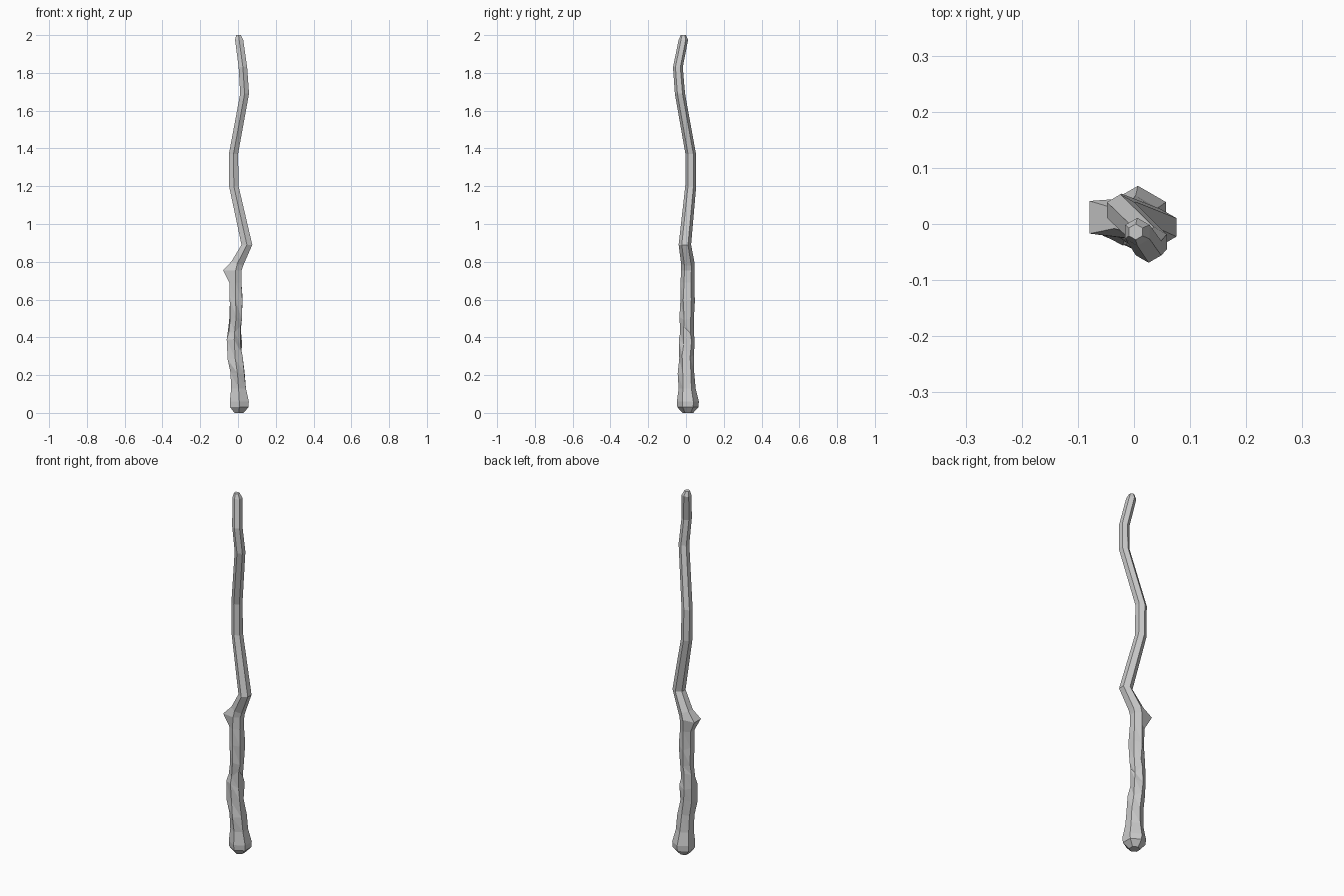
import bpy, bmesh, math, random

random.seed(4)
SIDES = 6

# shaft rings: z, centre x, centre y, radius
RINGS = [
    (0.00, 0.005, 0.010, 0.028),
    (0.03, 0.007, 0.010, 0.056),
    (0.06, 0.007, 0.010, 0.058),
    (0.13, 0.003, 0.006, 0.045),
    (0.22, -0.003, 0.004, 0.043),
    (0.30, -0.015, 0.002, 0.042),
    (0.37, -0.020, 0.006, 0.042),
    (0.44, -0.018, 0.006, 0.037),
    (0.51, -0.010, 0.008, 0.038),
    (0.60, -0.013, 0.006, 0.039),
    (0.69, -0.014, 0.008, 0.037),
    (0.755, -0.012, 0.010, 0.036),
    (0.79, -0.004, 0.010, 0.036),
    (0.89, 0.047, -0.006, 0.033),
    (1.20, -0.022, 0.025, 0.029),
    (1.37, -0.024, 0.025, 0.028),
    (1.69, 0.035, -0.032, 0.027),
    (1.83, 0.026, -0.043, 0.026),
    (1.975, 0.006, -0.014, 0.025),
    (2.00, 0.003, -0.014, 0.014),
]
SPUR_Z = 0.755

bm = bmesh.new()
loops = []
for z, cx, cy, r in RINGS:
    loop = []
    rough = 0.005 if 0.2 < z < 0.62 else 0.0      # carved, uneven grip
    for i in range(SIDES):
        a = math.pi / 2 + i * math.tau / SIDES    # corners at front and back
        rr = r + random.uniform(-rough, rough)
        x, y = cx + rr * math.cos(a), cy + rr * math.sin(a)
        dz = random.uniform(-4, 4) * rough
        # broken branch spur: pull the left face outward
        if z == SPUR_Z and i in (1, 2):
            x = -0.079
            y = 0.012 + (0.029 if i == 1 else -0.029)
        # slope the ring above the spur along the bend
        if z == 0.79:
            dz = -0.35 * (x - cx)
        loop.append(bm.verts.new((x, y, z + dz)))
    loops.append(loop)

# skin the rings, splitting the grip into triangles for its twisted facets
for k, (lo, hi) in enumerate(zip(loops, loops[1:])):
    for i in range(SIDES):
        j = (i + 1) % SIDES
        if 3 <= k <= 9:
            bm.faces.new((lo[i], lo[j], hi[i]))
            bm.faces.new((lo[j], hi[j], hi[i]))
        else:
            bm.faces.new((lo[i], lo[j], hi[j], hi[i]))
bm.faces.new(loops[0][::-1])
bm.faces.new(loops[-1])
bmesh.ops.recalc_face_normals(bm, faces=bm.faces[:])

mesh = bpy.data.meshes.new("wooden_wand")
bm.to_mesh(mesh)
bm.free()
bpy.context.collection.objects.link(bpy.data.objects.new("wooden_wand", mesh))
